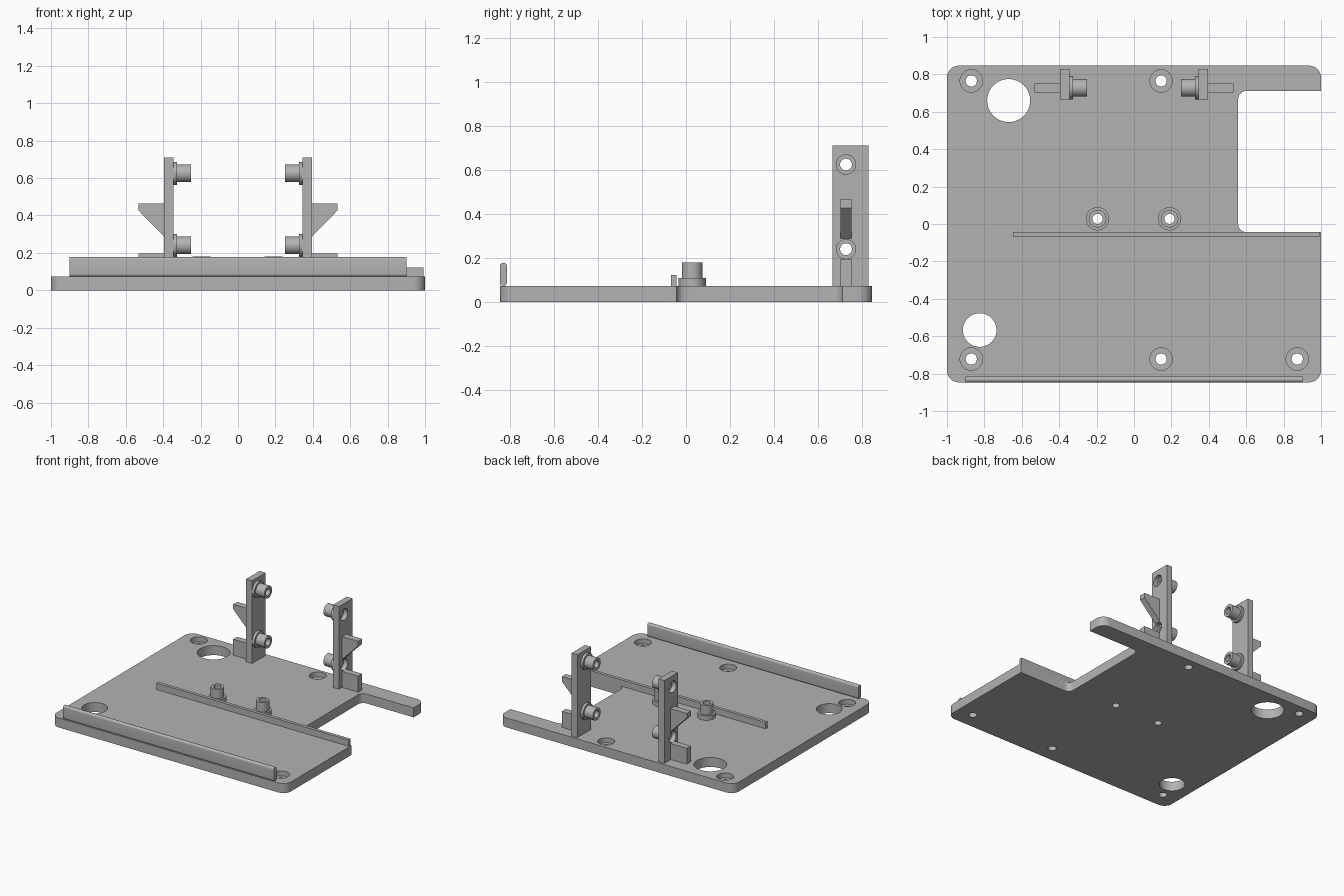
import bpy
import bmesh
import math
from mathutils import Vector

cube = bpy.data.objects.get("Cube")
if cube:
    bpy.data.objects.remove(cube, do_unlink=True)

grey = bpy.data.materials.new("plain_grey")
grey.use_nodes = True
COLOUR = (0.45, 0.45, 0.45, 1)
grey.diffuse_color = COLOUR
grey.node_tree.nodes["Principled BSDF"].inputs["Base Color"].default_value = COLOUR

TOP = 0.073          # top of the base plate
SEGMENTS = 40


def finish(name, bm):
    bmesh.ops.recalc_face_normals(bm, faces=bm.faces)
    mesh = bpy.data.meshes.new(name)
    bm.to_mesh(mesh)
    bm.free()
    mesh.materials.append(grey)
    obj = bpy.data.objects.new(name, mesh)
    bpy.context.collection.objects.link(obj)
    return obj


def smooth(obj):
    bpy.ops.object.select_all(action='DESELECT')
    obj.select_set(True)
    bpy.context.view_layer.objects.active = obj
    bpy.ops.object.shade_smooth_by_angle(angle=math.radians(35))


def prism(name, outline, lo, hi, place):
    """Extrude a 2D outline; place(u, v, depth) gives the 3D position."""
    bm = bmesh.new()
    rings = [[bm.verts.new(place(u, v, d)) for u, v in outline] for d in (lo, hi)]
    for ring in rings:
        bm.faces.new(ring)
    n = len(outline)
    for i in range(n):
        j = (i + 1) % n
        bm.faces.new((rings[0][i], rings[0][j], rings[1][j], rings[1][i]))
    return finish(name, bm)


def box(name, x, y, z):
    outline = [(x[0], y[0]), (x[1], y[0]), (x[1], y[1]), (x[0], y[1])]
    return prism(name, outline, z[0], z[1], lambda u, v, d: (u, v, d))


def rounded(corners, steps=8):
    """Round right-angled corners given as (x, y, radius)."""
    points = []
    n = len(corners)
    for i, (x, y, r) in enumerate(corners):
        p = Vector((x, y))
        if r == 0:
            points.append(p)
            continue
        u = (Vector(corners[i - 1][:2]) - p).normalized()
        v = (Vector(corners[(i + 1) % n][:2]) - p).normalized()
        centre = p + r * (u + v)
        for k in range(steps + 1):
            t = math.pi / 2 * k / steps
            points.append(centre - r * (v * math.cos(t) + u * math.sin(t)))
    return points


def lathe(bm, profile, place, closed):
    """Revolve (radius, height) points; closed makes a tube, open is capped."""
    rings = []
    for r, h in profile:
        angles = [2 * math.pi * k / SEGMENTS for k in range(SEGMENTS)]
        rings.append([bm.verts.new(place(r * math.cos(a), r * math.sin(a), h)) for a in angles])
    pairs = list(zip(rings, rings[1:]))
    if closed:
        pairs.append((rings[-1], rings[0]))
    else:
        bm.faces.new(rings[0])
        bm.faces.new(rings[-1])
    for a, b in pairs:
        for k in range(SEGMENTS):
            m = (k + 1) % SEGMENTS
            bm.faces.new((a[k], a[m], b[m], b[k]))


def cut(obj, bm):
    cutter = finish("hole_cutter", bm)
    cutter.hide_render = True
    mod = obj.modifiers.new("holes", 'BOOLEAN')
    mod.operation = 'DIFFERENCE'
    mod.solver = 'EXACT'
    mod.object = cutter
    bpy.ops.object.select_all(action='DESELECT')
    obj.select_set(True)
    bpy.context.view_layer.objects.active = obj
    bpy.ops.object.modifier_apply(modifier=mod.name)
    bpy.data.objects.remove(cutter, do_unlink=True)


def upward(cx, cy):
    return lambda u, v, h: (cx + u, cy + v, h)


def spacer(name, place, start, step, end):
    """Hollow post with a wider flange at its foot."""
    bm = bmesh.new()
    lathe(bm, [(0.027, start), (0.062, start), (0.062, step),
               (0.047, step), (0.047, end), (0.027, end)], place, True)
    smooth(finish(name, bm))


# Base plate with a notch on the left side
plate = prism("base_plate", rounded([
    (-1, -0.847, 0.065), (1, -0.847, 0.065), (1, -0.044, 0), (0.557, -0.044, 0.045),
    (0.557, 0.712, 0.045), (1, 0.712, 0), (1, 0.847, 0.065), (-1, 0.847, 0.065)]),
    0, TOP, lambda u, v, d: (u, v, d))

# Large holes, counterbored screw holes and spacer holes
post_spots = [(-0.195, 0.028), (0.19, 0.028)]
holes = bmesh.new()
for x, y, r in [(-0.67, 0.66, 0.115), (-0.825, -0.567, 0.09)] + [(x, y, 0.027) for x, y in post_spots]:
    lathe(holes, [(r, -0.1), (r, 0.2)], upward(x, y), False)
for x, y in [(-0.87, 0.765), (0.145, 0.765), (-0.87, -0.722), (0.145, -0.722), (0.873, -0.722)]:
    lathe(holes, [(0.03, -0.1), (0.03, 0.035), (0.06, 0.035), (0.06, 0.2)], upward(x, y), False)
cut(plate, holes)
smooth(plate)

# Spacers standing on the plate
for side, (x, y) in zip(("right", "left"), post_spots):
    spacer("plate_spacer_" + side, upward(x, y), TOP, 0.108, 0.18)

# Front lip with rounded edges, and the low middle rail
lip = prism("front_lip", rounded([(-0.847, TOP, 0.0155), (-0.815, TOP, 0.0155),
                                  (-0.815, 0.178, 0.0155), (-0.847, 0.178, 0.0155)]),
            -0.9, 0.9, lambda u, v, d: (d, u, v))
smooth(lip)
box("middle_rail", (-0.648, 0.992), (-0.069, -0.044), (TOP, 0.122))

# Mirrored uprights with spacers, foot blocks and triangular brackets
PEG_Y = 0.728
for side, s in (("right", -1), ("left", 1)):
    upright = box("upright_" + side, (s * 0.346, s * 0.396), (0.666, 0.83), (TOP, 0.711))
    bores = bmesh.new()
    for level, z in (("lower", 0.24), ("upper", 0.625)):
        def sideways(u, v, h, z=z, s=s):
            return (s * h, PEG_Y + u, z + v)
        lathe(bores, [(0.027, 0.3), (0.027, 0.361), (0.044, 0.361), (0.044, 0.45)], sideways, False)
        spacer(f"{level}_spacer_{side}", sideways, 0.346, 0.326, 0.252)
    cut(upright, bores)
    smooth(upright)
    box("foot_block_" + side, (s * 0.396, s * 0.533), (0.703, 0.752), (TOP, 0.196))
    prism("bracket_" + side, [(0.396, 0.288), (0.533, 0.428), (0.533, 0.465), (0.396, 0.465)],
          0.703, 0.752, lambda u, v, d, s=s: (s * u, d, v))
